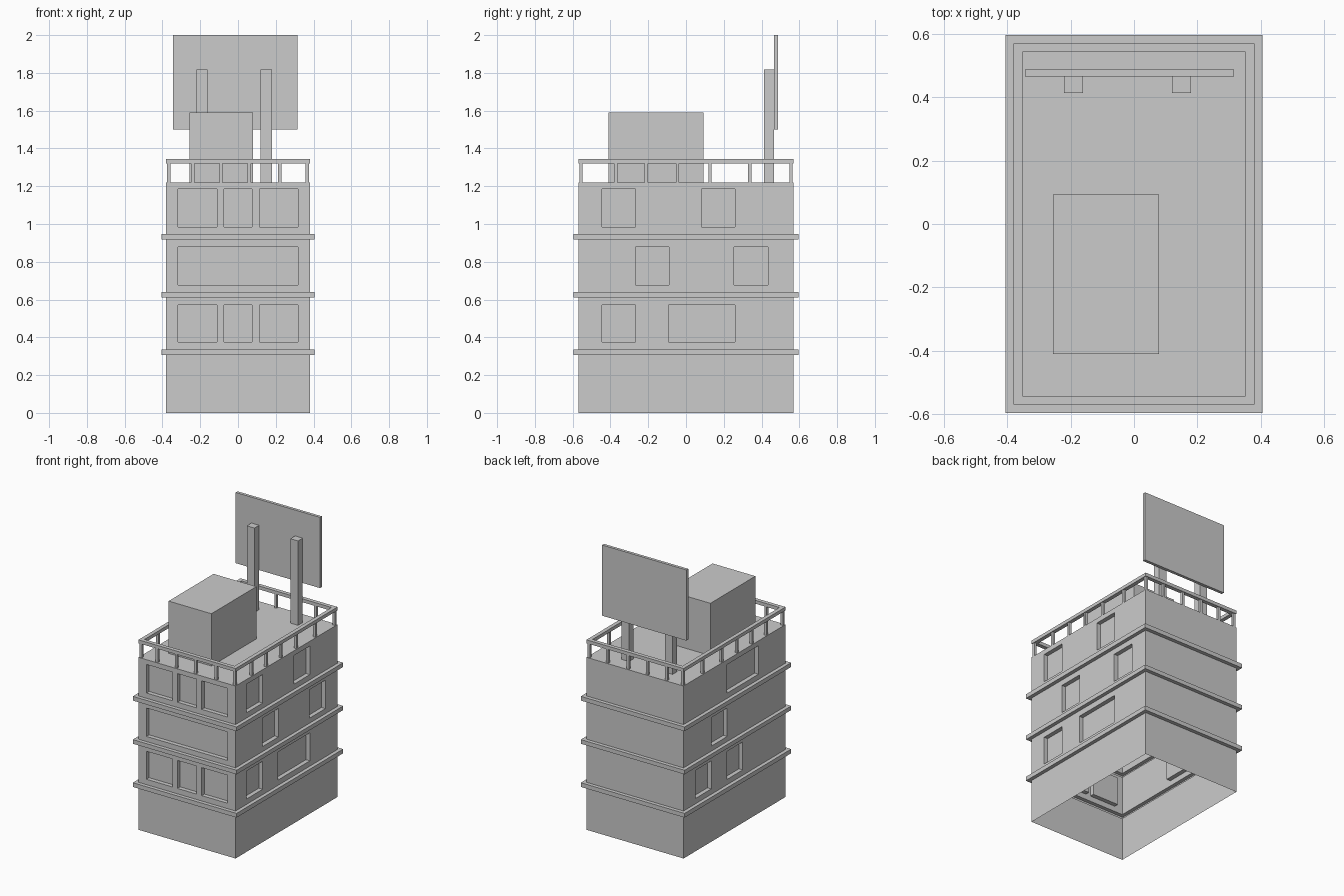
import bpy, bmesh
from mathutils import Vector

if "Cube" in bpy.data.objects:
    bpy.data.objects.remove(bpy.data.objects["Cube"])

HX, HY, ROOF = 0.38, 0.57, 1.22
LEDGE, RECESS, RAIL = 0.026, 0.03, 0.028
# wall: outward normal, sideways direction, distance from centre, half width
WALLS = {
    "front": ((0, -1), (1, 0), HY, HX),
    "right": ((1, 0), (0, 1), HX, HY),
    "back": ((0, 1), (-1, 0), HY, HX),
    "left": ((-1, 0), (0, -1), HX, HY),
}
# window spans along each wall, one list per upper storey
THREE = [(-0.317, -0.112), (-0.075, 0.073), (0.115, 0.317)]
WINDOWS = {
    "front": [THREE, [(-0.317, 0.317)], THREE],
    "right": [[(-0.445, -0.267), (-0.093, 0.26)],
              [(-0.268, -0.091), (0.255, 0.434)],
              [(-0.445, -0.267), (0.081, 0.26)]],
    "back": [[], [], []],
    "left": [[(-0.438, -0.26), (-0.082, 0.091)],
             [(-0.26, -0.082)],
             [(-0.082, 0.268)]],
}


def point(wall, u, z, out=0.0):
    n, t, dist, _ = WALLS[wall]
    d = dist + out
    return Vector((n[0] * d + t[0] * u, n[1] * d + t[1] * u, z))


def face(bm, pts):
    bm.faces.new([bm.verts.new(p) for p in pts])


def strip(bm, wall, a, b):
    """Mitred band on one wall between two (height, offset) profile points."""
    w = WALLS[wall][3]
    (za, oa), (zb, ob) = a, b
    face(bm, [point(wall, -w - oa, za, oa), point(wall, w + oa, za, oa),
              point(wall, w + ob, zb, ob), point(wall, -w - ob, zb, ob)])


def storey(bm, wall, z0, z1, w0, w1, spans):
    """Wall panel with recessed windows."""
    w = WALLS[wall][3]
    strip(bm, wall, (z0, 0), (w0, 0))
    strip(bm, wall, (w1, 0), (z1, 0))
    edges = [-w] + [u for s in spans for u in s] + [w]
    for i, (u0, u1) in enumerate(zip(edges, edges[1:])):
        rim = [(u0, w0), (u1, w0), (u1, w1), (u0, w1)]
        outer = [point(wall, u, z) for u, z in rim]
        if i % 2 == 0:
            face(bm, outer)
            continue
        inner = [point(wall, u, z, -RECESS) for u, z in rim]
        face(bm, inner)
        for k in range(4):
            j = (k + 1) % 4
            face(bm, [outer[k], outer[j], inner[j], inner[k]])


def finish(bm, name):
    bmesh.ops.remove_doubles(bm, verts=bm.verts, dist=1e-5)
    me = bpy.data.meshes.new(name)
    bm.to_mesh(me)
    bm.free()
    ob = bpy.data.objects.new(name, me)
    bpy.context.collection.objects.link(ob)
    return ob


def box(name, x, y, z):
    bm = bmesh.new()
    bmesh.ops.create_cube(bm, size=1)
    for v in bm.verts:
        v.co = [r[0] if c < 0 else r[1] for c, r in zip(v.co, (x, y, z))]
    return finish(bm, name)


# Building shell, open underneath, with ledges and windows
bm = bmesh.new()
ledges = [(0.306, 0.336), (0.612, 0.641), (0.917, 0.947)]
panes = [(0.374, 0.572), (0.677, 0.878), (0.984, 1.186)]
tops = [0.612, 0.917, ROOF]
for wall in WALLS:
    strip(bm, wall, (0, 0), (ledges[0][0], 0))
    for i, (lo, hi) in enumerate(ledges):
        profile = [(lo, 0), (lo, LEDGE), (hi, LEDGE), (hi, 0)]
        for a, b in zip(profile, profile[1:]):
            strip(bm, wall, a, b)
        storey(bm, wall, hi, tops[i], *panes[i], WINDOWS[wall][i])
face(bm, [(-HX, -HY, ROOF), (HX, -HY, ROOF), (HX, HY, ROOF), (-HX, HY, ROOF)])
finish(bm, "building")

# Roof railing: mitred top rail
bm = bmesh.new()
profile = [(1.32, -RAIL), (1.32, 0), (1.344, 0), (1.344, -RAIL)]
for wall in WALLS:
    for i in range(4):
        strip(bm, wall, profile[i], profile[(i + 1) % 4])
finish(bm, "top_rail")

# Railing posts around the roof edge
px, py, r = HX - RAIL / 2, HY - RAIL / 2, 0.009
spots = [(x, s * py) for s in (-1, 1) for x in (-px, -0.24, -0.09, 0.06, 0.222, px)]
spots += [(s * px, y) for s in (-1, 1) for y in (-0.372, -0.21, -0.045, 0.127, 0.338)]
for x, y in spots:
    box("rail_post", (x - r, x + r), (y - r, y + r), (ROOF, 1.32))

# Roof hut
box("roof_hut", (-0.256, 0.079), (-0.41, 0.093), (ROOF, 1.59))

# Billboard panel and its two supports
box("billboard", (-0.344, 0.316), (0.466, 0.487), (1.5, 2.0))
for x in (-0.221, 0.12):
    box("billboard_post", (x, x + 0.06), (0.414, 0.466), (ROOF, 1.817))
